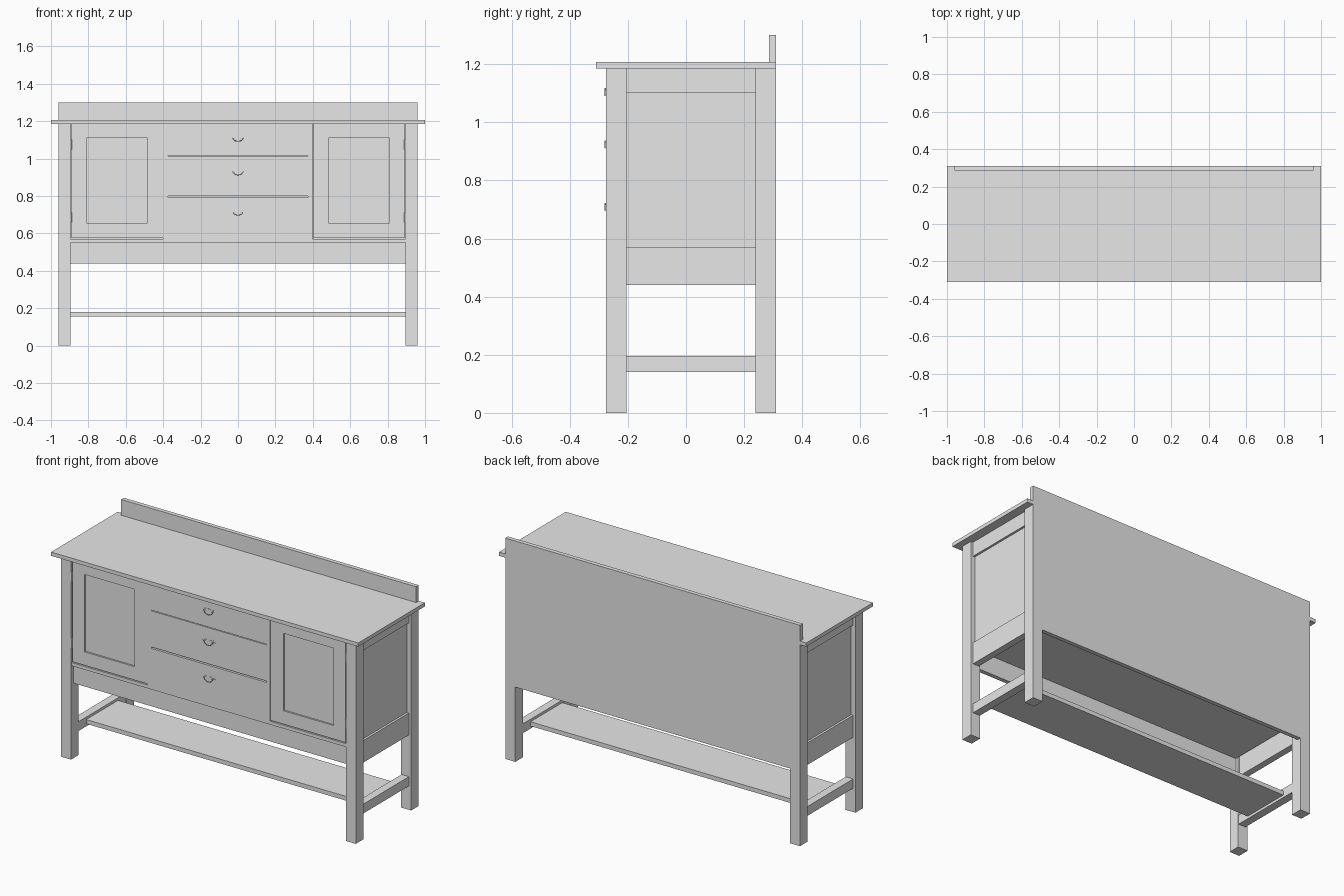
import bpy
import bmesh
import math
from mathutils import Matrix, Vector

cube = bpy.data.objects.get("Cube")
if cube:
    bpy.data.objects.remove(cube, do_unlink=True)

GREY = (0.8, 0.8, 0.8, 1.0)
grey = bpy.data.materials.new("plain grey")
grey.use_nodes = True
grey.diffuse_color = GREY
grey.node_tree.nodes["Principled BSDF"].inputs["Base Color"].default_value = GREY


def finish(name, bm):
    bmesh.ops.recalc_face_normals(bm, faces=bm.faces)
    mesh = bpy.data.meshes.new(name)
    bm.to_mesh(mesh)
    bm.free()
    mesh.materials.append(grey)
    obj = bpy.data.objects.new(name, mesh)
    bpy.context.collection.objects.link(obj)
    return obj


def add_box(bm, x, y, z):
    """Add a box given its (low, high) range on each axis."""
    centre = [(a + b) / 2 for a, b in (x, y, z)]
    size = [abs(b - a) for a, b in (x, y, z)]
    bmesh.ops.create_cube(bm, size=1, matrix=Matrix.Translation(centre) @ Matrix.Diagonal((*size, 1)))


def box(name, *ranges):
    bm = bmesh.new()
    add_box(bm, *ranges)
    return finish(name, bm)


def flip(span, side):
    return tuple(sorted(side * v for v in span))


# Shared measurements
LEG_X = (0.895, 0.96)
FRONT_LEG, BACK_LEG = (-0.275, -0.205), (0.24, 0.31)
BETWEEN = (FRONT_LEG[1], BACK_LEG[0])
FRONT = (-0.27, -0.25)
BASE, FLOOR, TOP = 0.44, 0.55, 1.185
GAP = 0.006

# Top, back and carcass
box("counter_top", (-1, 1), (-0.31, 0.31), (TOP, 1.207))
box("backsplash", (-0.96, 0.96), (0.285, 0.31), (1.207, 1.30))
box("back_panel", (-0.895, 0.895), (0.285, 0.31), (BASE, TOP))
box("carcass", (-0.895, 0.895), (FRONT[1], 0.285), (FLOOR, TOP))

# Apron and lower shelf
box("front_apron", (-0.895, 0.895), (-0.25, -0.225), (BASE, FLOOR))
box("lower_shelf", (-0.897, 0.897), (-0.13, 0.165), (0.155, 0.18))

# Front frame: bottom rail, and posts between doors and drawers
box("bottom_rail", (-0.895, 0.895), FRONT, (FLOOR, 0.57))
box("right_post", (-0.40, -0.375), FRONT, (0.57, TOP))
box("left_post", (0.375, 0.40 - GAP / 2), FRONT, (0.57, TOP))

# Drawers, stacked with shadow gaps
drawers = {"top": (1.017, TOP), "middle": (0.8, 1.013), "bottom": (0.57, 0.792)}
for label, z in drawers.items():
    box(label + "_drawer", (-0.375, 0.375), FRONT, z)


def door(name, side):
    """Framed door with a sunken centre panel."""
    x0, x1, z0, z1 = 0.40, 0.895 - GAP, 0.57 + GAP, TOP
    p0, p1, q0, q1 = 0.485, 0.81, 0.655, 1.11
    bm = bmesh.new()
    for span, z in (((x0, p0), (z0, z1)), ((p1, x1), (z0, z1)),
                    ((p0, p1), (z0, q0)), ((p0, p1), (q1, z1))):
        add_box(bm, flip(span, side), FRONT, z)
    add_box(bm, flip((p0, p1), side), (FRONT[0] + 0.01, FRONT[1]), (q0, q1))
    bmesh.ops.remove_doubles(bm, verts=bm.verts, dist=0.0001)
    finish(name, bm)


# Legs, side framing, doors and hinges, mirrored
for label, side in (("left", 1), ("right", -1)):
    box(label + "_front_leg", flip(LEG_X, side), FRONT_LEG, (0, TOP))
    box(label + "_back_leg", flip(LEG_X, side), BACK_LEG, (0, TOP))
    box(label + "_side_top_rail", flip((0.895, 0.945), side), BETWEEN, (1.10, TOP))
    box(label + "_side_bottom_rail", flip((0.905, 0.945), side), BETWEEN, (BASE, 0.57))
    box(label + "_side_panel", flip((0.895, 0.932), side), BETWEEN, (0.57, 1.10))
    box(label + "_stretcher", flip((0.897, 0.945), side), BETWEEN, (0.14, 0.195))
    door(label + "_door", side)
    for place, z in (("upper", 1.075), ("lower", 0.685)):
        bm = bmesh.new()
        bmesh.ops.create_cone(bm, cap_ends=True, segments=10, radius1=0.004, radius2=0.004,
                              depth=0.055, matrix=Matrix.Translation((side * 0.892, -0.272, z)))
        finish(f"{label}_{place}_hinge", bm)


def pull(label, z):
    """Shaped back plate, two posts and a hanging bail."""
    half = [(0, 0.016), (0.014, 0.011), (0.026, 0.016), (0.042, 0.004),
            (0.032, -0.004), (0.018, -0.008), (0, -0.018)]
    outline = half + [(-x, h) for x, h in reversed(half[1:-1])]
    bm = bmesh.new()
    face = bm.faces.new([bm.verts.new((x, FRONT[0], z + h)) for x, h in outline])
    out = bmesh.ops.extrude_face_region(bm, geom=[face])["geom"]
    moved = [v for v in out if isinstance(v, bmesh.types.BMVert)]
    bmesh.ops.translate(bm, verts=moved, vec=(0, -0.002, 0))
    turn = Matrix.Rotation(math.pi / 2, 4, "X")
    for x in (-0.027, 0.027):
        spot = Matrix.Translation((x, -0.275, z + 0.004))
        bmesh.ops.create_cone(bm, cap_ends=True, segments=10, radius1=0.004,
                              radius2=0.004, depth=0.01, matrix=spot @ turn)
    finish(label + "_pull_plate", bm)

    # Bail swept along a half ellipse
    bm = bmesh.new()
    rings = []
    for i in range(13):
        a = math.pi * i / 12
        core = Vector((0.027 * math.cos(a), -0.278, z + 0.004 - 0.022 * math.sin(a)))
        normal = Vector((math.cos(a), 0, -math.sin(a)))
        ring = []
        for k in range(6):
            t = math.tau * k / 6
            offset = normal * math.cos(t) + Vector((0, math.sin(t), 0))
            ring.append(bm.verts.new(core + offset * 0.002))
        rings.append(ring)
    for a, b in zip(rings, rings[1:]):
        for k in range(6):
            bm.faces.new((a[k], a[k - 1], b[k - 1], b[k]))
    for end in (rings[0], rings[-1]):
        bm.faces.new(end)
    bail = finish(label + "_pull_bail", bm)
    for poly in bail.data.polygons:
        poly.use_smooth = len(poly.vertices) == 4


for label, z in (("top", 1.11), ("middle", 0.93), ("bottom", 0.715)):
    pull(label, z)
